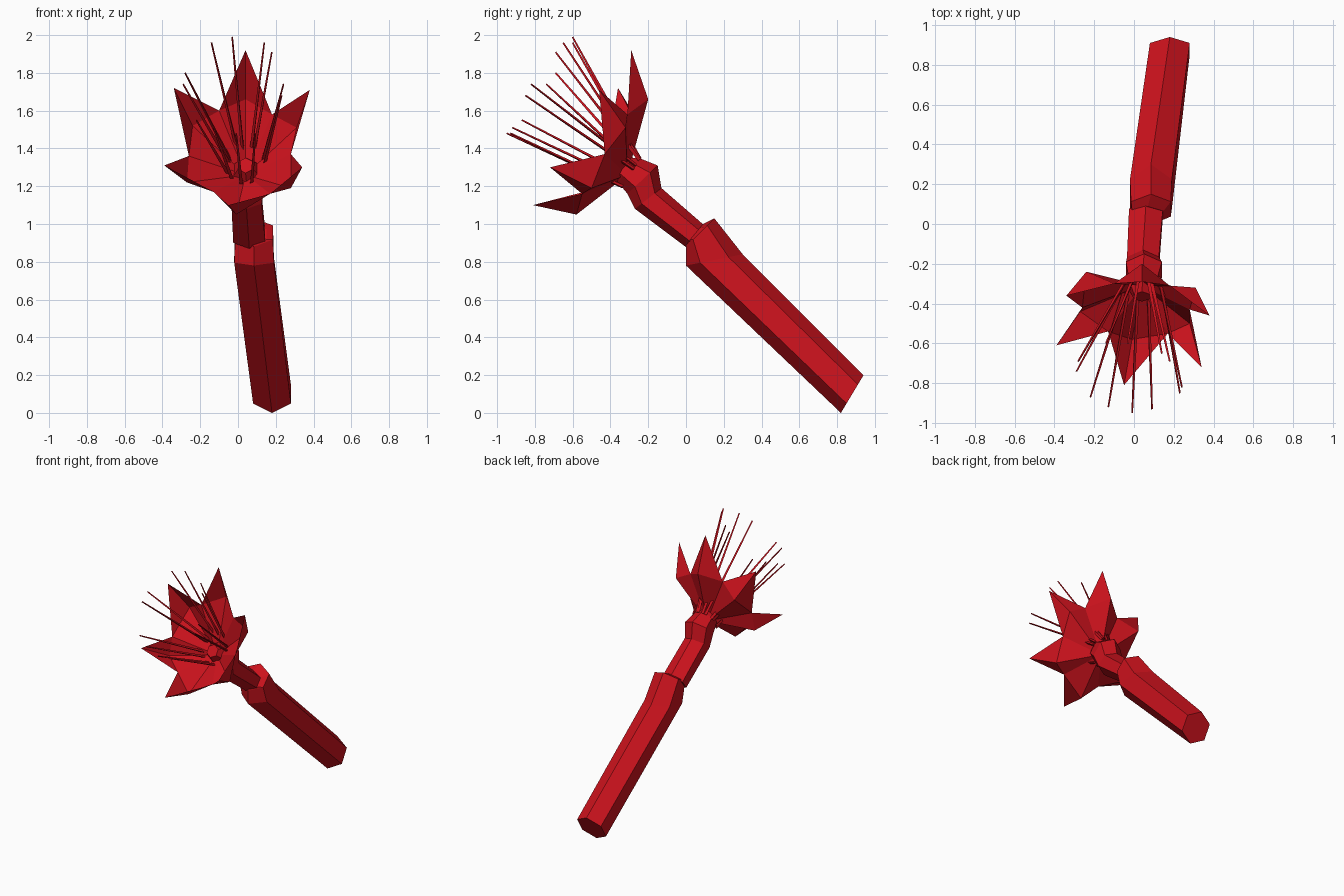
import bpy, bmesh
from mathutils import Vector

if "Cube" in bpy.data.objects:
    bpy.data.objects.remove(bpy.data.objects["Cube"])

red = bpy.data.materials.new("red")
red.diffuse_color = (0.6, 0.006, 0.012, 1)
red.use_nodes = True
red.node_tree.nodes["Principled BSDF"].inputs["Base Color"].default_value = red.diffuse_color


def make(name, bm):
    bmesh.ops.recalc_face_normals(bm, faces=bm.faces)
    me = bpy.data.meshes.new(name)
    bm.to_mesh(me)
    bm.free()
    me.materials.append(red)
    ob = bpy.data.objects.new(name, me)
    bpy.context.collection.objects.link(ob)
    return ob


def loft(bm, rings):
    loops = [[bm.verts.new(p) for p in r] for r in rings]
    for a, b in zip(loops, loops[1:]):
        for i in range(len(a)):
            j = (i + 1) % len(a)
            bm.faces.new((a[i], a[j], b[j], b[i]))
    bm.faces.new(loops[0])
    bm.faces.new(loops[-1])


def hex_ring(low, up, x, hw):
    # six-sided section with one vertex at the lower edge and one at the upper
    lo, hi = Vector((x, *low)), Vector((x, *up))
    side = Vector((hw, 0, 0))
    q1, q3 = lo.lerp(hi, 0.25), lo.lerp(hi, 0.75)
    return [lo, q1 + side, q3 + side, hi, q3 - side, q1 - side]


# Thick lower stem with a raised shoulder
bm = bmesh.new()
loft(bm, [hex_ring((0.82, 0.0), (0.94, 0.20), 0.18, 0.10),
          hex_ring((0.0, 0.78), (0.30, 0.84), 0.085, 0.105),
          hex_ring((0.0, 0.88), (0.15, 1.03), 0.085, 0.10),
          hex_ring((0.0, 0.89), (0.09, 1.0), 0.07, 0.08)])
make("lower_stem", bm)

# Slimmer neck and the bulb that enters the flower
bm = bmesh.new()
loft(bm, [hex_ring((0.01, 0.87), (0.10, 0.99), 0.06, 0.085),
          hex_ring((-0.27, 1.08), (-0.13, 1.19), 0.045, 0.08),
          hex_ring((-0.31, 1.16), (-0.15, 1.31), 0.05, 0.09),
          hex_ring((-0.36, 1.22), (-0.25, 1.35), 0.045, 0.07),
          hex_ring((-0.39, 1.27), (-0.34, 1.35), 0.04, 0.04)])
make("neck", bm)

# Six petals: tip, outer bulge on the rib, and the notch to the next petal
petals = [((0.04, -0.29, 1.92), (0.04, -0.20, 1.66), (0.18, -0.31, 1.58)),
          ((0.38, -0.46, 1.71), (0.31, -0.32, 1.51), (0.28, -0.43, 1.37)),
          ((0.34, -0.72, 1.30), (0.28, -0.50, 1.19), (0.17, -0.55, 1.16)),
          ((-0.05, -0.81, 1.10), (-0.01, -0.58, 1.05), (-0.13, -0.54, 1.17)),
          ((-0.39, -0.61, 1.31), (-0.27, -0.44, 1.22), (-0.26, -0.42, 1.36)),
          ((-0.34, -0.36, 1.72), (-0.24, -0.24, 1.52), (-0.10, -0.30, 1.60))]
bm = bmesh.new()
base = bm.verts.new((0.04, -0.31, 1.26))
vs = [[bm.verts.new(p) for p in row] for row in petals]
for i, (tip, rib, notch) in enumerate(vs):
    prev = vs[i - 1][2]
    for f in ((base, prev, rib), (base, rib, notch), (rib, prev, tip), (rib, tip, notch)):
        bm.faces.new(f)
make("petals", bm)

# Stamens: thin tapered rods that start just behind the cup
tips = [(-0.03, -0.60, 1.99), (0.14, -0.65, 1.96), (-0.14, -0.60, 1.96),
        (0.18, -0.69, 1.91), (-0.28, -0.69, 1.80), (-0.29, -0.74, 1.74),
        (0.24, -0.82, 1.74), (0.23, -0.85, 1.68), (-0.22, -0.87, 1.55),
        (-0.13, -0.92, 1.51), (-0.01, -0.95, 1.48), (0.09, -0.93, 1.48)]
axis = Vector((0, -0.85, 0.53)).normalized()
hub = Vector((0.045, -0.29, 1.27))
bm = bmesh.new()
for t in tips:
    t = Vector(t)
    out = t - hub
    out -= axis * out.dot(axis)
    start = hub + out.normalized() * 0.09
    d = (t - start).normalized()
    a = d.orthogonal().normalized()
    b = d.cross(a)
    tri = [a, -0.5 * a + 0.87 * b, -0.5 * a - 0.87 * b]
    loft(bm, [[start + p * 0.011 for p in tri], [t + p * 0.005 for p in tri]])
make("stamens", bm)
